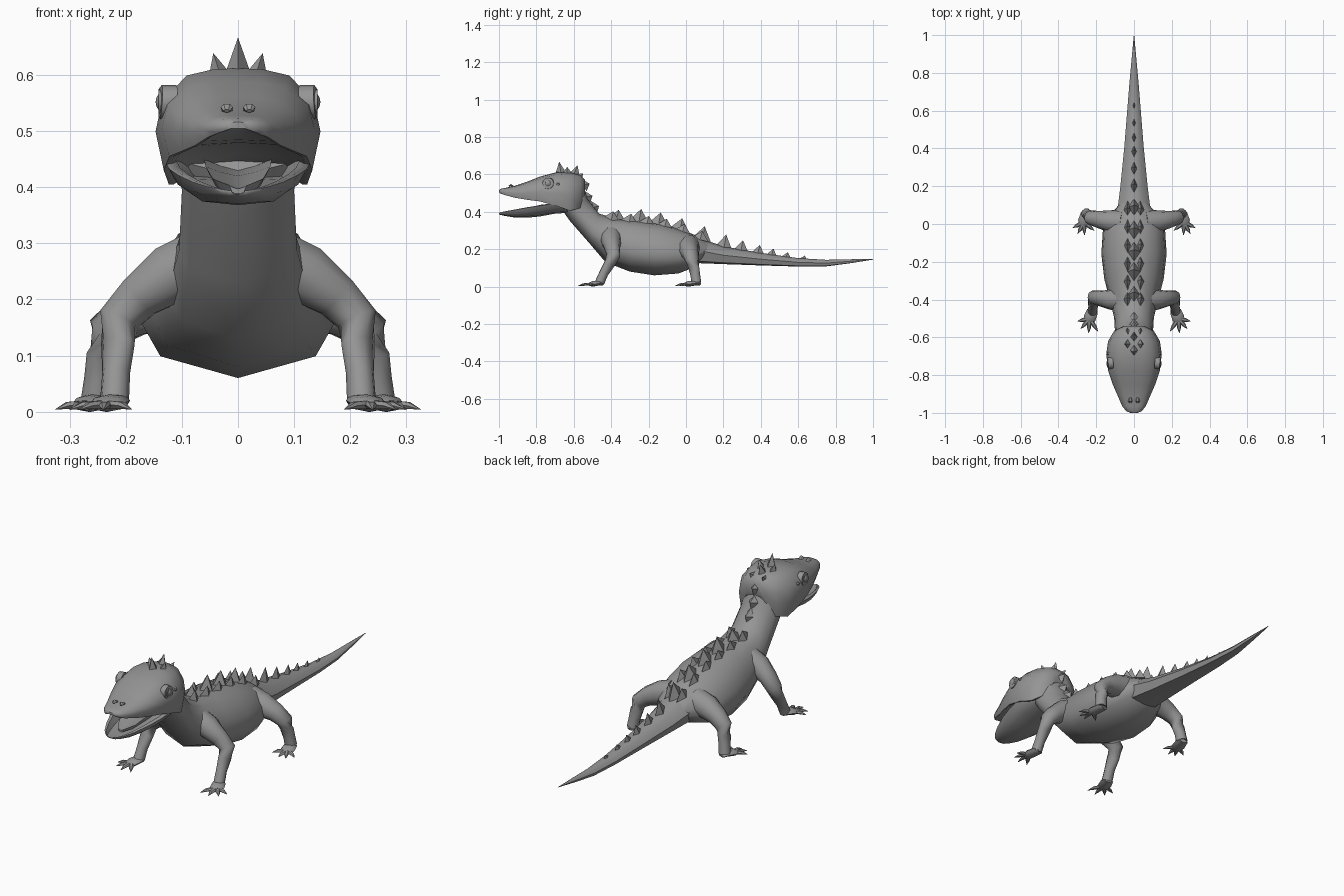
import bpy, bmesh, math
from mathutils import Vector

if "Cube" in bpy.data.objects:
    bpy.data.objects.remove(bpy.data.objects["Cube"])

GREY = bpy.data.materials.new("scale_grey")
GREY.diffuse_color = (0.3, 0.3, 0.3, 1)
GREY.use_nodes = True
GREY.node_tree.nodes["Principled BSDF"].inputs["Base Color"].default_value = GREY.diffuse_color


def finish(name, bm, angle=45, mirror=False):
    bmesh.ops.recalc_face_normals(bm, faces=bm.faces)
    me = bpy.data.meshes.new(name)
    bm.to_mesh(me)
    bm.free()
    me.materials.append(GREY)
    ob = bpy.data.objects.new(name, me)
    bpy.context.collection.objects.link(ob)
    if mirror:
        ob.modifiers.new("mirror", 'MIRROR').use_mirror_merge = False
    bpy.ops.object.select_all(action='DESELECT')
    ob.select_set(True)
    bpy.context.view_layer.objects.active = ob
    if angle:
        bpy.ops.object.shade_smooth_by_angle(angle=math.radians(angle))
    return ob


def loft(bm, rings):
    rows = [[bm.verts.new(p) for p in r] for r in rings]
    n = len(rows[0])
    for a, b in zip(rows, rows[1:]):
        for i in range(n):
            j = (i + 1) % n
            bm.faces.new((a[i], a[j], b[j], b[i]))
    bm.faces.new(rows[0])
    bm.faces.new(rows[-1])


def ring(pattern, bottom, top, w):
    """Symmetric closed section; pattern is (width share, height share), centre to centre."""
    half = [(fx, t) for fx, t in pattern]
    full = half + [(-fx, t) for fx, t in reversed(half) if fx > 0]
    (yb, zb), (yt, zt) = bottom, top
    return [Vector((fx * w, yb + (yt - yb) * t, zb + (zt - zb) * t)) for fx, t in full]


def tube(bm, pts, radii, n=8, flat=1.0):
    pts = [Vector(p) for p in pts]
    rings = []
    for i, p in enumerate(pts):
        d = (pts[min(i + 1, len(pts) - 1)] - pts[max(i - 1, 0)]).normalized()
        side = d.cross(Vector((0, 0, 1)) if abs(d.z) < 0.95 else Vector((0, 1, 0))).normalized()
        up = side.cross(d)
        rings.append([p + radii[i] * (side * math.cos(a) + up * math.sin(a) * flat)
                      for a in (2 * math.pi * k / n for k in range(n))])
    loft(bm, rings)


# Body and neck: top y, top z, bottom y, bottom z, half width
BODY = [(-.56, .57, -.67, .42, .105), (-.525, .47, -.62, .35, .10),
        (-.465, .39, -.515, .23, .105), (-.38, .365, -.43, .13, .125),
        (-.28, .355, -.30, .08, .157), (-.14, .337, -.17, .06, .173),
        (-.03, .307, -.04, .07, .165), (.05, .275, .05, .105, .125),
        (.12, .235, .10, .15, .075)]
BODY_SECTION = [(0, 0), (.8, .14), (1, .36), (.94, .6), (.68, .86), (.3, .97), (0, 1)]
bm = bmesh.new()
loft(bm, [ring(BODY_SECTION, (b, c), (a, z), w) for a, z, b, c, w in BODY])
finish("body", bm, 50)

# Tail with a crisp lower edge
TAIL = [(.07, .125, .26, .088), (.2, .12, .215, .072), (.4, .113, .18, .052),
        (.6, .107, .152, .036), (.75, .108, .143, .024), (.88, .125, .146, .012),
        (1.0, .144, .147, .001)]
bm = bmesh.new()
loft(bm, [ring([(0, 0), (.8, .08), (1, .5), (.6, .86), (0, 1)], (y, b), (y, t), w)
          for y, b, t, w in TAIL])
finish("tail", bm, 40)

# Upper head with a hollow palate
HEAD = [(-.54, .50, .57, .055), (-.565, .42, .598, .105), (-.62, .405, .61, .137),
        (-.69, .43, .612, .147), (-.78, .455, .588, .136), (-.85, .464, .56, .112),
        (-.91, .474, .54, .086), (-.965, .488, .528, .062), (-.99, .496, .523, .042),
        (-1.0, .503, .516, .02)]
bm = bmesh.new()
loft(bm, [ring([(0, .16), (.7, .12), (.84, 0), (.9, 0), (1, .38), (.92, .68), (.62, .93),
                (.3, .99), (0, 1)], (y, b), (y, t), w) for y, b, t, w in HEAD])
finish("head", bm, 50)

# Lower jaw, dished inside the rim
JAW = [(-.61, .395, .455, .11), (-.70, .39, .447, .13), (-.78, .375, .435, .122),
       (-.85, .368, .424, .106), (-.92, .37, .411, .08), (-.97, .378, .402, .054),
       (-.992, .383, .397, .034), (-1.0, .387, .394, .015)]
bm = bmesh.new()
loft(bm, [ring([(0, 0), (.6, .12), (.88, .5), (1, .95), (.96, 1), (.84, .98), (.66, .45),
                (0, .38)], (y, b), (y, t), w) for y, b, t, w in JAW])
finish("lower_jaw", bm, 50)

# Tongue
bm = bmesh.new()
loft(bm, [ring([(0, 0), (.7, .2), (1, 1), (.5, .75), (0, .6)], (y, b), (y, t), w)
          for y, b, t, w in [(-.66, .40, .45, .06), (-.78, .395, .437, .058),
                             (-.87, .388, .415, .045), (-.92, .388, .403, .015)]])
finish("tongue", bm, 40)

# Eyes: eyelid ring and ball, with a small ear behind
bm = bmesh.new()
tube(bm, [(.112, -.735, .55), (.138, -.738, .552), (.142, -.738, .552), (.134, -.738, .552)],
     [.032, .03, .022, .02], 12)
tube(bm, [(.118, -.685, .548), (.142, -.685, .546)], [.016, .006], 6)
finish("eyelid", bm, 40, True)
bm = bmesh.new()
bmesh.ops.create_uvsphere(bm, u_segments=12, v_segments=8, radius=.022)
bmesh.ops.translate(bm, verts=bm.verts, vec=(.125, -.738, .552))
finish("eye", bm, 60, True)

# Nostrils
bm = bmesh.new()
tube(bm, [(.019, -.915, .530), (.02, -.938, .543), (.02, -.947, .536)], [.008, .011, .006], 6, .6)
finish("nostril", bm, 30, True)


def leg(name, limb, radii, foot, tips):
    # Limb, flattened foot and pointed toes
    bm = bmesh.new()
    tube(bm, limb, radii, 10)
    finish(name + "_leg", bm, 60, True)
    bm = bmesh.new()
    ankle, palm = Vector(limb[-1]), Vector(foot)
    heel = ankle + (ankle - palm) * .45
    tube(bm, [(heel.x, heel.y, .013), (ankle.x, ankle.y, .02), (palm.x, palm.y, .014),
              tuple(palm.lerp(Vector((*tips[1], .01)), .25))], [.018, .03, .033, .02], 8, .45)
    for x, y in tips:
        tip = Vector((x, y, .004))
        base = Vector((palm.x, palm.y, .013)) + (tip - palm) * .1
        tube(bm, [base, base.lerp(tip, .6) + Vector((0, 0, .004)), tip], [.013, .010, .001], 6, .7)
    finish(name + "_foot", bm, 40, True)


leg("front", [(.06, -.40, .27), (.12, -.40, .245), (.175, -.395, .205), (.212, -.388, .165),
              (.214, -.41, .12), (.217, -.44, .07), (.22, -.462, .02)],
    [.06, .055, .042, .037, .03, .025, .026], (.235, -.50, .012),
    [(.30, -.515), (.282, -.555), (.24, -.578), (.19, -.57)])
leg("hind", [(.06, .01, .215), (.13, .015, .2), (.19, .025, .175), (.232, .035, .142),
             (.24, .042, .10), (.247, .05, .06), (.252, .055, .02)],
    [.065, .058, .045, .038, .03, .027, .028], (.265, .01, .012),
    [(.325, -.02), (.298, -.052), (.262, -.058), (.21, -.035)])


# Spikes: diamond pyramids
def spike(bm, base, apex, length, width, along=(0, 1, 0)):
    base, d, s = Vector(base), Vector(along).normalized() * length, Vector((width, 0, 0))
    b = [bm.verts.new(base + o) for o in (d, s, -d, -s)]
    top = bm.verts.new(apex)
    bm.faces.new(b)
    for i in range(4):
        bm.faces.new((b[i], b[(i + 1) % 4], top))


LINE = [(a, z) for a, z, *_ in BODY[2:8]] + [(y, t) for y, b, t, w in TAIL[1:]]


def ridge(y):
    for (y0, z0), (y1, z1) in zip(LINE, LINE[1:]):
        if y <= y1:
            return z0 + (z1 - z0) * (y - y0) / (y1 - y0)
    return LINE[-1][1]


# Middle row along back and tail: apex y, apex z, half length, half width
bm = bmesh.new()
for y, z, l, w in [(-.36, .41, .05, .03), (-.24, .415, .055, .035), (-.135, .396, .055, .035),
                   (-.02, .365, .055, .033), (.10, .322, .05, .03), (.215, .278, .045, .018),
                   (.305, .247, .04, .016), (.395, .222, .036, .014), (.468, .203, .03, .012),
                   (.545, .184, .028, .01), (.635, .165, .026, .008)]:
    yb = y - .012
    spike(bm, (0, yb, ridge(yb) - .008), (0, y, z), l, w, (0, 1, (ridge(yb + .03) - ridge(yb - .03)) / .06))
# Steep row behind the neck
for y, z, yb, zb in [(-.515, .55, -.55, .545), (-.50, .485, -.532, .48), (-.465, .43, -.495, .425)]:
    spike(bm, (0, yb, zb), (0, y, z), .04, .024, (0, .5, -1))
finish("back_spikes", bm, 0)

# Side rows flanking the ridge
bm = bmesh.new()
for i in range(6):
    y = -.40 + i * .095
    spike(bm, (.033, y, ridge(y) - .015), (.037, y + .012, ridge(y) + .032), .048, .021, (0, 1, -.25))
finish("side_spikes", bm, 0, True)

# Crown of spikes on the head
bm = bmesh.new()
spike(bm, (0, -.668, .605), (0, -.678, .667), .03, .022)
spike(bm, (0, -.60, .6), (0, -.58, .648), .03, .02)
finish("crown_spikes", bm, 0)
bm = bmesh.new()
spike(bm, (.032, -.635, .602), (.044, -.635, .639), .028, .019)
spike(bm, (.03, -.575, .585), (.036, -.55, .605), .024, .018, (0, 1, -.8))
finish("crown_side_spikes", bm, 0, True)
